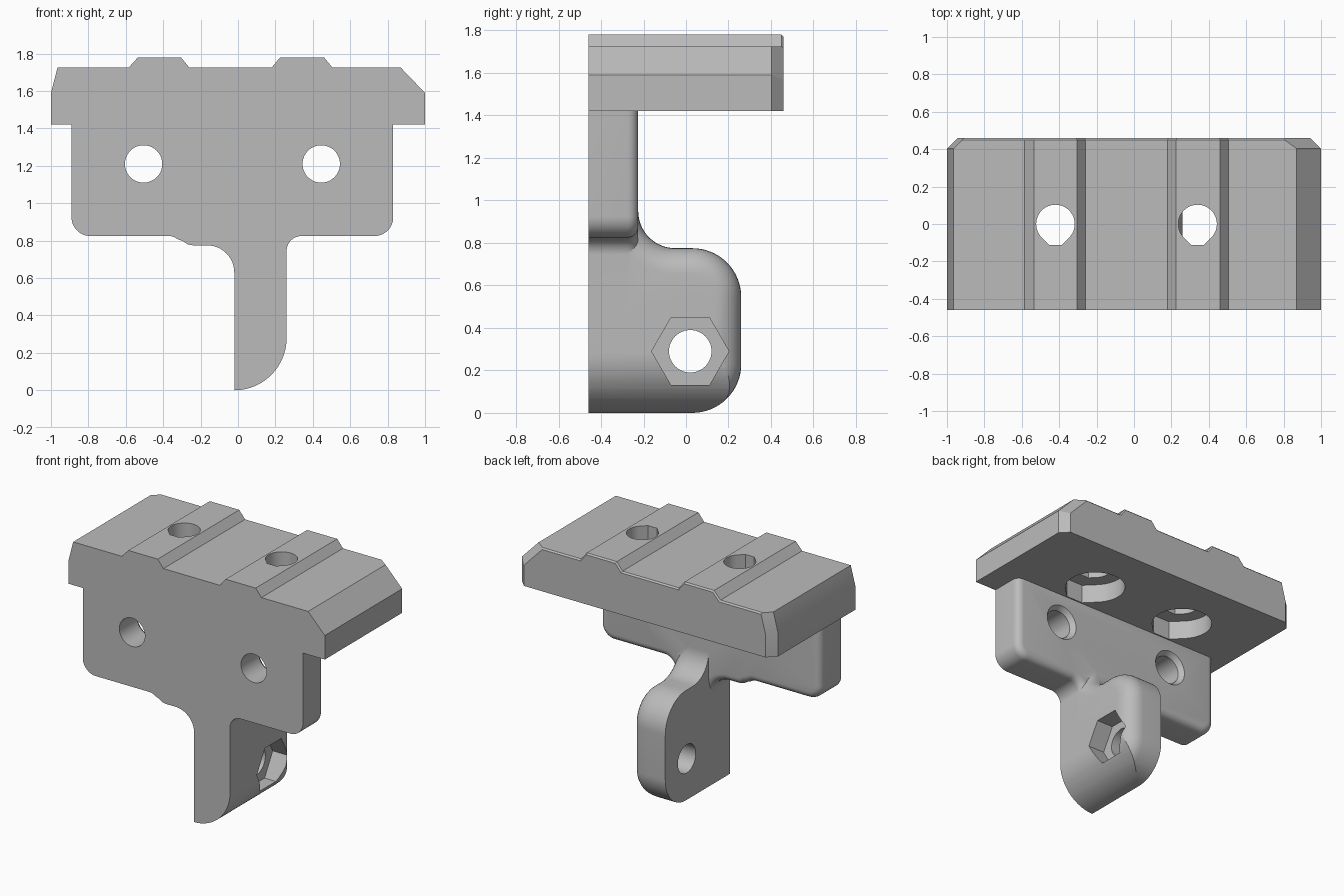
import bpy, bmesh
from math import sin, cos, radians, pi
from mathutils import Vector

if "Cube" in bpy.data.objects:
    bpy.data.objects.remove(bpy.data.objects["Cube"])

grey = bpy.data.materials.new("plain grey")
grey.use_nodes = True
grey.diffuse_color = (0.5, 0.5, 0.5, 1)
grey.node_tree.nodes["Principled BSDF"].inputs["Base Color"].default_value = (0.5, 0.5, 0.5, 1)

FRONT, BACK, WEB_BACK = -0.46, 0.46, -0.225


def arc(cx, cy, r, a0, a1, n=12):
    """Points on an arc, angles in degrees."""
    return [(cx + r * cos(radians(a0 + (a1 - a0) * i / n)),
             cy + r * sin(radians(a0 + (a1 - a0) * i / n))) for i in range(n + 1)]


def loft(bm, rings):
    """Skin a stack of equal point rings and cap both ends."""
    loops = [[bm.verts.new(p) for p in ring] for ring in rings]
    n = len(loops[0])
    for a, b in zip(loops, loops[1:]):
        for i in range(n):
            bm.faces.new((a[i], a[(i + 1) % n], b[(i + 1) % n], b[i]))
    bm.faces.new(loops[0])
    bm.faces.new(loops[-1])
    bmesh.ops.recalc_face_normals(bm, faces=bm.faces)


def finish(bm, name):
    bmesh.ops.recalc_face_normals(bm, faces=bm.faces)
    mesh = bpy.data.meshes.new(name)
    bm.to_mesh(mesh)
    bm.free()
    mesh.materials.append(grey)
    ob = bpy.data.objects.new(name, mesh)
    bpy.context.collection.objects.link(ob)
    return ob


def prism(name, pts, axis, lo, hi, scale_hi=1.0, centre=(0, 0)):
    """Extrude a flat outline along an axis, optionally tapering."""
    def place(p, t, s):
        u, v = centre[0] + p[0] * s, centre[1] + p[1] * s
        return {"x": (t, u, v), "y": (u, t, v), "z": (u, v, t)}[axis]
    bm = bmesh.new()
    loft(bm, [[place(p, lo, 1) for p in pts], [place(p, hi, scale_hi) for p in pts]])
    return finish(bm, name)


def combine(ob, tool, operation):
    mod = ob.modifiers.new(operation.lower(), "BOOLEAN")
    mod.operation, mod.solver, mod.object = operation, "EXACT", tool
    bpy.context.view_layer.objects.active = ob
    bpy.ops.object.modifier_apply(modifier=mod.name)
    bpy.data.objects.remove(tool)


def circle(r, n=48):
    return arc(0, 0, r, 0, 360, n)[:-1]


def flat_hole(r):
    """Round hole with a flattened front side."""
    f = 1.08 * r
    x = 2 ** 0.5 * r - f
    return arc(0, 0, r, -45, 225, 36) + [(-x, -f), (x, -f)]


# Top rail: ridged outline run front to back
side_right = [(1, 1.42), (1, 1.59), (0.87, 1.725)]
side_left = [(-0.965, 1.725), (-1, 1.59), (-1, 1.42)]
ridges = [(0.505, 1.725), (0.46, 1.78), (0.225, 1.78), (0.18, 1.725),
          (-0.26, 1.725), (-0.305, 1.78), (-0.535, 1.78), (-0.585, 1.725)]
outline = side_right + ridges + side_left
bm = bmesh.new()
loft(bm, [[(x, y, z) for x, z in outline] for y in (FRONT, BACK)])
# Fine bevel along the rear top edge
rear_top = [e for e in bm.edges if all(v.co.y > 0 and v.co.z > 1.7 for v in e.verts)]
bmesh.ops.bevel(bm, geom=rear_top, offset=0.01, segments=1, affect="EDGES", clamp_overlap=True)
# Wide chamfers on the rear side corners
for a, b in list(zip(side_right, side_right[1:])) + list(zip(side_left, side_left[1:])):
    normal = Vector((b[1] - a[1], 0, a[0] - b[0])).normalized()
    point = Vector((a[0], BACK - 0.057, a[1]))
    cut = bmesh.ops.bisect_plane(bm, geom=bm.verts[:] + bm.edges[:] + bm.faces[:], dist=1e-5,
                                 plane_co=point, plane_no=normal + Vector((0, 1, 0)),
                                 clear_outer=True)
    bmesh.ops.holes_fill(bm, edges=[e for e in bm.edges if e.is_boundary], sides=0)
rail = finish(bm, "top_rail")

# Rail screw holes with wide recesses beneath
for x in (-0.42, 0.34):
    combine(rail, prism("cutter", flat_hole(0.103), "z", 1.3, 1.9, centre=(x, 0)), "DIFFERENCE")
    combine(rail, prism("cutter", flat_hole(0.2), "z", 1.3, 1.555, centre=(x, 0)), "DIFFERENCE")

# Mounting plate with a neck flaring down into the lug
outline = ([(-0.89, 1.42)] + arc(-0.79, 0.925, 0.1, 180, 270)
           + arc(-0.37, 0.755, 0.07, 90, 50, 4) + arc(-0.24, 0.85, 0.075, 225, 270, 4)
           + arc(-0.165, 0.63, 0.145, 90, 0) + [(-0.02, 0.5), (0.26, 0.5)]
           + arc(0.34, 0.745, 0.08, 180, 90) + arc(0.73, 0.925, 0.1, 270, 360) + [(0.83, 1.42)])
bm = bmesh.new()
loft(bm, [[(x, y, z) for x, z in outline] for y in (FRONT, WEB_BACK)])
rear_edges = [e for e in bm.edges if all(v.co.y > WEB_BACK - 0.01 for v in e.verts)
              and not all(v.co.z > 1.4 for v in e.verts)]
bmesh.ops.bevel(bm, geom=rear_edges, offset=0.05, segments=5, profile=0.5,
                affect="EDGES", clamp_overlap=False)
bracket = finish(bm, "mounting_bracket")


# Lug: side outline lofted across x, shrinking to round off the outer edge
def lug_ring(x, d):
    pts = ([(FRONT, 0.0), (FRONT, 0.955)] + arc(-0.05, 0.95, 0.175 + d, 180, 270, 16)
           + arc(0.03, 0.545, 0.23 - d, 90, 0, 16) + arc(0.03, 0.23, 0.23 - d, 0, -90, 16))
    return [(x, y, z) for y, z in pts]


R = 0.12
rings = [lug_ring(-0.02, 0)]
for i in range(9):
    t = pi / 2 * i / 8
    rings.append(lug_ring(0.26 - R + R * sin(t), R * (1 - cos(t))))
bm = bmesh.new()
loft(bm, rings)
lug = finish(bm, "lug")
curve = [(-0.1, 0.0)] + arc(-0.02, 0.28, 0.28, -90, 0, 20) + [(0.3, 0.28), (0.3, 1.1), (-0.1, 1.1)]
combine(lug, prism("cutter", curve, "y", -0.6, 0.6), "INTERSECT")
combine(bracket, lug, "UNION")

# Pivot hole and hexagonal nut pocket
pivot = (0.02, 0.29)
combine(bracket, prism("cutter", circle(0.1), "x", -0.2, 0.5, centre=pivot), "DIFFERENCE")
combine(bracket, prism("cutter", circle(0.182, 6), "x", 0.13, 0.5, centre=pivot), "DIFFERENCE")

# Plate screw holes, countersunk at the rear
for x in (-0.505, 0.445):
    c = (x, 1.21)
    combine(bracket, prism("cutter", circle(0.1), "y", -0.6, 0, centre=c), "DIFFERENCE")
    combine(bracket, prism("cutter", circle(0.13), "y", WEB_BACK + 0.005, WEB_BACK - 0.035,
                           0.77, c), "DIFFERENCE")

# Smooth the rounded areas, keep hard edges
for ob in (rail, bracket):
    bpy.ops.object.select_all(action="DESELECT")
    ob.select_set(True)
    bpy.context.view_layer.objects.active = ob
    bpy.ops.object.shade_smooth_by_angle(angle=radians(28))
